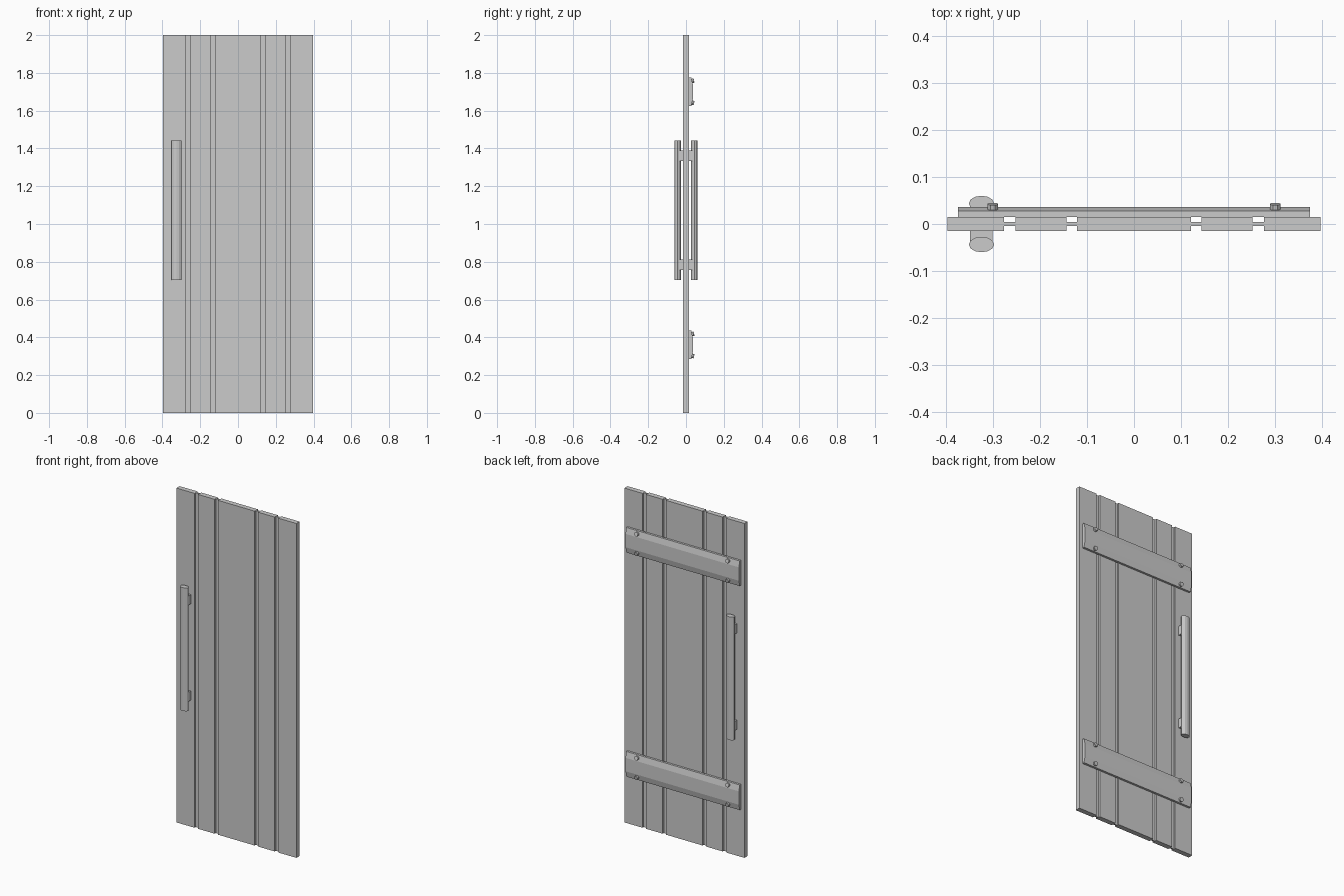
import bpy, bmesh, math
from mathutils import Matrix, Vector

if "Cube" in bpy.data.objects:
    bpy.data.objects.remove(bpy.data.objects["Cube"])


def prism(name, pts, depth, matrix):
    """Extrude a 2D outline along local z, then place it with a matrix."""
    bm = bmesh.new()
    face = bm.faces.new([bm.verts.new((x, y, 0)) for x, y in pts])
    ext = bmesh.ops.extrude_face_region(bm, geom=[face])
    top = [v for v in ext["geom"] if isinstance(v, bmesh.types.BMVert)]
    bmesh.ops.translate(bm, verts=top, vec=(0, 0, depth))
    bm.transform(matrix)
    bmesh.ops.recalc_face_normals(bm, faces=bm.faces)
    mesh = bpy.data.meshes.new(name)
    bm.to_mesh(mesh)
    bm.free()
    obj = bpy.data.objects.new(name, mesh)
    bpy.context.collection.objects.link(obj)
    return obj


def ngon(n, rx, ry, phase=0.0):
    return [(rx * math.cos(2 * math.pi * i / n + phase),
             ry * math.sin(2 * math.pi * i / n + phase)) for i in range(n)]


# Door panel: one plank outline with four tongue grooves cut in both faces
HALF, WEB = 0.015, 0.004
grooves = [(-0.277, -0.253), (-0.144, -0.121), (0.121, 0.144), (0.253, 0.277)]
front = [(-0.397, -HALF)]
for a, b in grooves:
    front += [(a, -HALF), (a, -WEB), (b, -WEB), (b, -HALF)]
front.append((0.397, -HALF))
back = [(x, -y) for x, y in reversed(front)]
prism("door_planks", front + back, 2.0, Matrix.Identity(4))

# Battens on the back: chamfered profile (y, z) swept along x, with tilted bolts
batten = [(0.015, -0.075), (0.028, -0.075), (0.036, -0.04),
          (0.036, 0.04), (0.028, 0.075), (0.015, 0.075)]
tilt = math.atan2(0.008, 0.035)
for label, z in (("lower", 0.36), ("upper", 1.70)):
    axes = Matrix(((0, 0, 1, -0.375), (1, 0, 0, 0), (0, 1, 0, z), (0, 0, 0, 1)))
    prism(label + "_batten", batten, 0.75, axes)
    for x in (-0.301, 0.301):
        for s in (-1, 1):
            normal = Vector((0, math.cos(tilt), s * math.sin(tilt)))
            rot = normal.to_track_quat('Z', 'Y').to_matrix().to_4x4()
            pos = Matrix.Translation((x, 0.030, z + s * 0.057))
            prism(label + "_bolt", ngon(8, 0.0125, 0.0125, math.pi / 8), 0.013, pos @ rot)

# Pull handles on both faces: faceted oval bars on two standoffs each
for label, s in (("front", -1), ("back", 1)):
    prism(label + "_handle_bar", ngon(12, 0.027, 0.0165), 0.737,
          Matrix.Translation((-0.325, s * 0.0437, 0.704)))
    for z in (0.757, 1.334):
        block = [(-0.024, 0.014), (0.024, 0.014), (0.024, 0.04), (-0.024, 0.04)]
        prism(label + "_handle_standoff", [(x, s * y) for x, y in block], 0.055,
              Matrix.Translation((-0.325, 0, z)))
